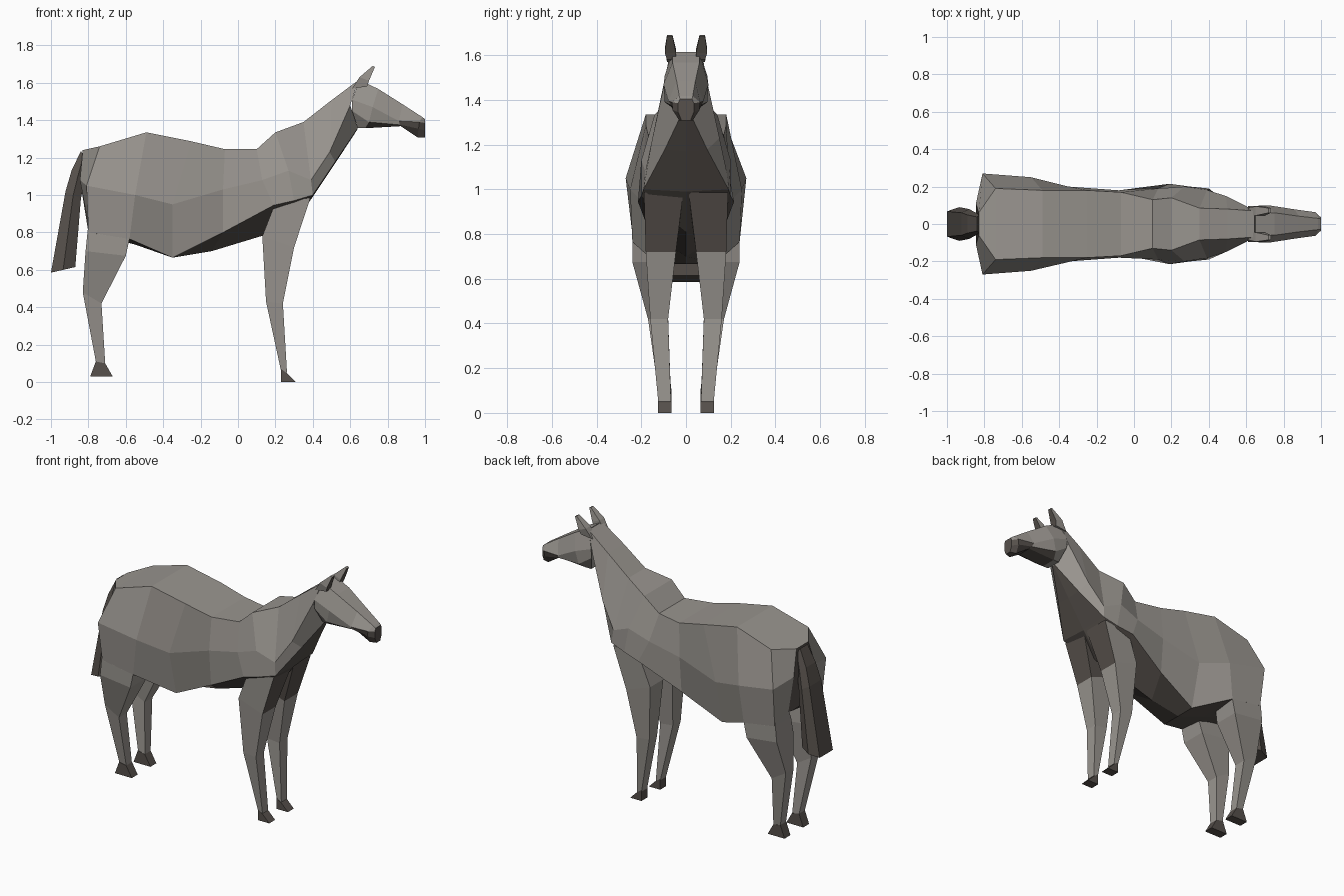
import bpy, bmesh

if "Cube" in bpy.data.objects:
    bpy.data.objects.remove(bpy.data.objects["Cube"])


def material(name, rgb):
    m = bpy.data.materials.new(name)
    m.diffuse_color = (*rgb, 1)
    m.use_nodes = True
    m.node_tree.nodes["Principled BSDF"].inputs["Base Color"].default_value = m.diffuse_color
    return m


COAT = material("grey brown coat", (0.32, 0.30, 0.275))
DARK = material("dark brown", (0.095, 0.082, 0.072))


def loft(name, rings, mats, rule=None):
    """Skin closed rings of points, cap both ends, colour faces by rule."""
    bm = bmesh.new()
    loops = [[bm.verts.new(p) for p in ring] for ring in rings]
    n = len(rings[0])
    for a, b in zip(loops, loops[1:]):
        for i in range(n):
            j = (i + 1) % n
            bm.faces.new((a[i], a[j], b[j], b[i]))
    bm.faces.new(loops[0])
    bm.faces.new(loops[-1][::-1])
    bm.faces.index_update()
    bmesh.ops.recalc_face_normals(bm, faces=bm.faces)
    if rule:
        for f in bm.faces:
            f.material_index = int(rule(f))
    me = bpy.data.meshes.new(name)
    bm.to_mesh(me)
    bm.free()
    for m in mats:
        me.materials.append(m)
    ob = bpy.data.objects.new(name, me)
    bpy.context.collection.objects.link(ob)
    return ob


def mirrored(half):
    """Half ring (y >= 0, top to bottom) to a full ring."""
    return half + [(x, -y, z) for x, y, z in reversed(half) if y > 0]


def box_ring(side, xb, xf, y0, y1, zb, zf):
    """Four-sided leg or ear section, back and front heights may differ."""
    return [(xb, side * y0, zb), (xf, side * y0, zf),
            (xf, side * y1, zf), (xb, side * y1, zb)]


# Trunk, from rump to withers: top edge, widest, lower edge, belly centre
trunk = [
    [(-.83, .06, 1.24), (-.845, .11, 1.08), (-.80, .10, .84), (-.76, 0, .80)],
    [(-.74, .19, 1.26), (-.81, .27, 1.05), (-.80, .24, .80), (-.70, 0, .78)],
    [(-.49, .18, 1.335), (-.55, .25, 1.0), (-.58, .24, .765), (-.55, 0, .735)],
    [(-.25, .18, 1.287), (-.35, .20, .95), (-.35, .13, .665), (-.35, 0, .665)],
    [(-.07, .17, 1.245), (-.08, .18, 1.03), (-.08, .16, .80), (-.14, 0, .70)],
    [(.10, .13, 1.245), (.13, .19, 1.08), (.19, .215, .945), (.14, 0, .785)],
    [(.20, .14, 1.335), (.27, .20, 1.13), (.30, .20, .97), (.27, 0, .81)],
]
# Neck, from chest to throat
neck = [
    [(.35, .085, 1.39), (.39, .182, 1.08), (.40, .19, 1.0), (.40, 0, .99)],
    [(.50, .08, 1.507), (.49, .15, 1.23), (.52, .095, 1.178), (.52, 0, 1.17)],
    [(.645, .07, 1.615), (.60, .095, 1.48), (.64, .01, 1.357), (.64, 0, 1.353)],
]


def underside(f):
    # belly, chest and throat strips, plus the panel under the tail
    strips = 7 * (len(trunk + neck) - 1)
    return f.index == strips or (f.index < strips and f.index % 7 in (2, 3))


loft("body_and_neck", [mirrored(r) for r in trunk + neck], [COAT, DARK], underside)

# Head with a dark muzzle and jaw underside
head = [
    [(.65, .06, 1.615), (.61, .095, 1.51), (.61, .09, 1.45), (.64, .05, 1.357)],
    [(.75, .06, 1.567), (.72, .10, 1.47), (.70, .095, 1.39), (.68, .05, 1.357)],
    [(.88, .042, 1.485), (.86, .078, 1.395), (.865, .065, 1.375), (.87, .045, 1.368)],
    [(.985, .03, 1.417), (.97, .063, 1.39), (.965, .06, 1.355), (.96, .03, 1.308)],
    [(1, .027, 1.405), (1, .035, 1.385), (1, .035, 1.345), (1, .02, 1.308)],
]


def muzzle(f):
    c = f.calc_center_median()
    jaw = 8 <= f.index < 32 and f.index % 8 in (2, 3, 4)
    return jaw or (c.x > .9 and c.z < 1.39)


loft("head", [mirrored(r) for r in head], [COAT, DARK], muzzle)

# Leg, hoof and ear sections: back x, front x, inner y, outer y, back z, front z
FRONT_LEG = [(.20, .387, .012, .188, .96, .985), (.13, .30, .045, .18, .78, .72),
             (.15, .24, .08, .16, .43, .42), (.23, .262, .067, .124, .06, .05)]
FRONT_HOOF = [(.23, .265, .065, .125, .07, .045), (.23, .31, .065, .125, 0, 0)]
HIND_LEG = [(-.79, -.58, .12, .22, .92, .88), (-.805, -.58, .08, .24, .80, .765),
            (-.815, -.60, .07, .24, .70, .675),
            (-.83, -.73, .09, .17, .48, .42), (-.76, -.71, .067, .124, .11, .10)]
HIND_HOOF = [(-.76, -.71, .065, .125, .11, .10), (-.79, -.67, .065, .125, .03, .03)]
EAR = [(.61, .69, .045, .085, 1.57, 1.58), (.65, .70, .045, .095, 1.63, 1.61),
       (.72, .732, .06, .085, 1.69, 1.685)]

for side, label in ((1, "left"), (-1, "right")):
    def chest(f):
        # front and inner faces above the elbow belong to the dark chest
        inward = -f.normal.y * side
        return f.calc_center_median().z > .78 and max(f.normal.x, inward) > .5

    for part, rings, mats, rule in (("front_leg", FRONT_LEG, [COAT, DARK], chest),
                                    ("front_hoof", FRONT_HOOF, [DARK], None),
                                    ("hind_leg", HIND_LEG, [COAT], None),
                                    ("hind_hoof", HIND_HOOF, [DARK], None)):
        loft(f"{part}_{label}", [box_ring(side, *r) for r in rings], mats, rule)
    # Ears, dark on the forward-facing side
    loft(f"ear_{label}", [box_ring(side, *r) for r in EAR], [COAT, DARK],
         lambda f: f.normal.x > .6)


# Tail: six-sided sections of back x, front x, half width, back z, front z
def tail_ring(xb, xf, w, zb, zf):
    xm, zm = (xb + xf) / 2, (zb + zf) / 2
    return [(xb, .75 * w, zb), (xm, w, zm), (xf, .65 * w, zf),
            (xf, -.65 * w, zf), (xm, -w, zm), (xb, -.75 * w, zb)]


TAIL = [(-.84, -.81, .05, 1.235, 1.19), (-.89, -.82, .065, 1.13, 1.08),
        (-.922, -.84, .08, 1.02, .98), (-1.0, -.87, .09, .585, .615)]
loft("tail", [tail_ring(*r) for r in TAIL], [DARK])
